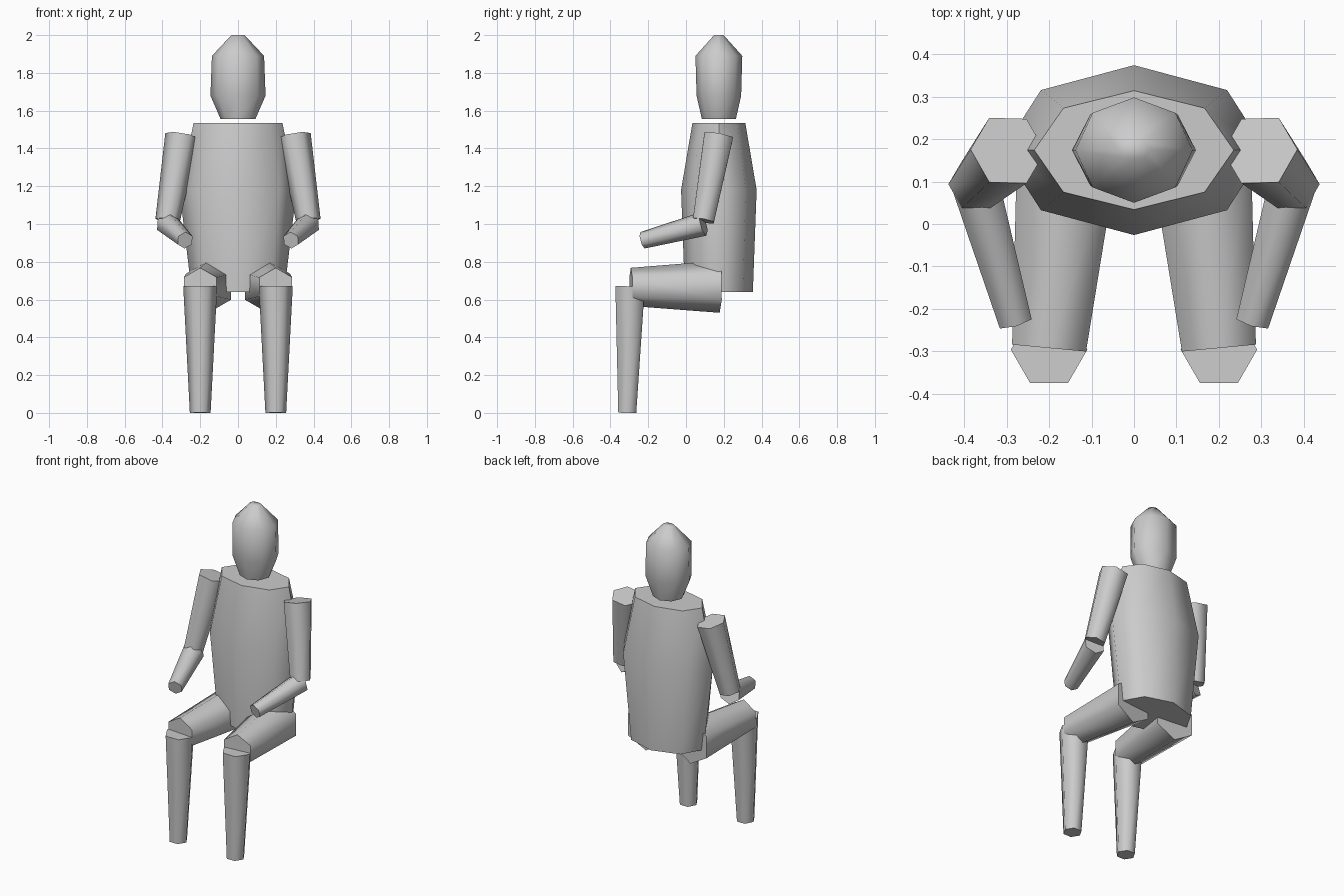
import bpy, bmesh, math
from mathutils import Vector

if "Cube" in bpy.data.objects:
    bpy.data.objects.remove(bpy.data.objects["Cube"])


def loft(name, rings):
    """Skin a closed solid through rings of points, capped at both ends."""
    bm = bmesh.new()
    loops = [[bm.verts.new(p) for p in ring] for ring in rings]
    n = len(loops[0])
    for a, b in zip(loops, loops[1:]):
        for i in range(n):
            j = (i + 1) % n
            bm.faces.new((a[i], a[j], b[j], b[i]))
    bm.faces.new(loops[0])
    bm.faces.new(loops[-1])
    bmesh.ops.recalc_face_normals(bm, faces=bm.faces)
    mesh = bpy.data.meshes.new(name)
    bm.to_mesh(mesh)
    bm.free()
    obj = bpy.data.objects.new(name, mesh)
    bpy.context.collection.objects.link(obj)
    bpy.ops.object.select_all(action='DESELECT')
    obj.select_set(True)
    bpy.context.view_layer.objects.active = obj
    bpy.ops.object.shade_smooth_by_angle(angle=math.radians(65))
    return obj


def ring(centre, u, v, n):
    return [centre + u * math.cos(math.tau * i / n) + v * math.sin(math.tau * i / n)
            for i in range(n)]


def upright(name, y, profile):
    """Eight-sided elliptical body; profile holds (z, x radius, y radius)."""
    return loft(name, [ring(Vector((0, y, z)), Vector((rx, 0, 0)), Vector((0, ry, 0)), 8)
                       for z, rx, ry in profile])


def limb(name, a, ra, b, rb, ref):
    """Six-sided tapered limb from a to b with one corner pointing along ref."""
    a, b, ref = Vector(a), Vector(b), Vector(ref)
    d = (b - a).normalized()
    u = (ref - d * ref.dot(d)).normalized()
    v = d.cross(u)
    return loft(name, [ring(a, u * ra, v * ra, 6), ring(b, u * rb, v * rb, 6)])


# torso and head
upright("torso", 0.174, [(0.64, 0.245, 0.18), (1.18, 0.31, 0.2), (1.535, 0.235, 0.14)])
upright("head", 0.174, [(1.555, 0.092, 0.09), (1.68, 0.146, 0.118),
                        (1.89, 0.138, 0.124), (2.0, 0.035, 0.025)])

# arms and legs, mirrored
X, Z = (1, 0, 0), (0, 0, 1)
limbs = [
    ("upper_arm", (0.297, 0.173, 1.467), 0.089, (0.373, 0.092, 1.017), 0.065, X),
    ("forearm", (0.373, 0.092, 1.0), 0.064, (0.28, -0.23, 0.914), 0.045, Z),
    ("thigh", (0.156, 0.178, 0.668), 0.138, (0.2, -0.292, 0.667), 0.101, Z),
    ("lower_leg", (0.2, -0.296, 0.67), 0.09, (0.2, -0.311, 0.0), 0.055, X),
]
for side, s in (("left", 1), ("right", -1)):
    for name, a, ra, b, rb, ref in limbs:
        limb(f"{side}_{name}", (a[0] * s, *a[1:]), ra, (b[0] * s, *b[1:]), rb,
             (ref[0] * s, *ref[1:]))
